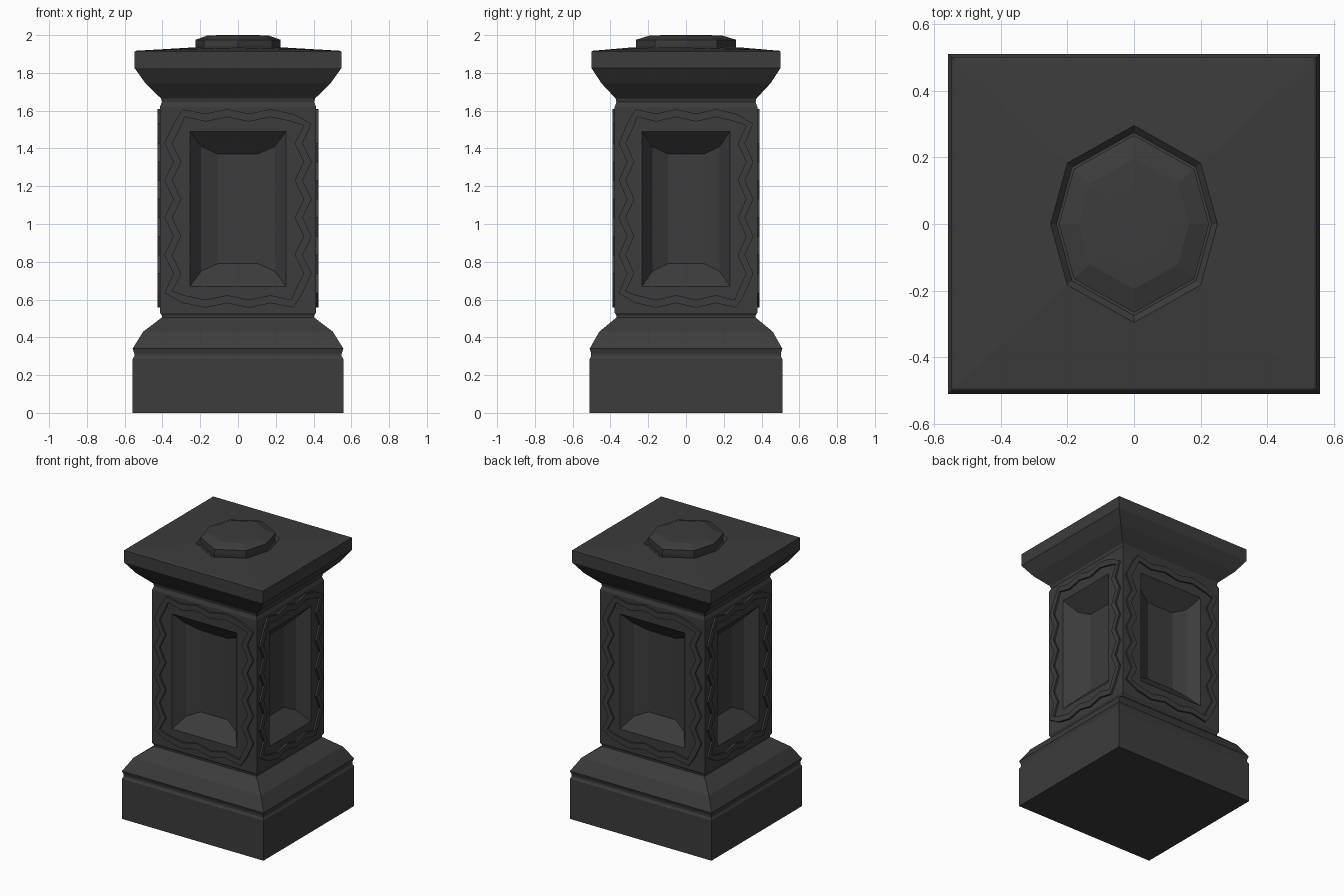
import bpy, bmesh, math
from mathutils import Vector, Matrix

if "Cube" in bpy.data.objects:
    bpy.data.objects.remove(bpy.data.objects["Cube"], do_unlink=True)

DEPTH = 0.914      # depth compared with width
SHAFT = 0.413      # half width of the shaft
LOW, HIGH = 0.53, 1.62

stone = bpy.data.materials.new("dark stone")
stone.use_nodes = True
colour = (0.045, 0.045, 0.045, 1)
stone.diffuse_color = colour
stone.node_tree.nodes["Principled BSDF"].inputs["Base Color"].default_value = colour


def finish(name, bm):
    """Squash to the oblong plan and make an object."""
    bmesh.ops.remove_doubles(bm, verts=bm.verts, dist=0.0005)
    bmesh.ops.recalc_face_normals(bm, faces=bm.faces)
    bmesh.ops.transform(bm, matrix=Matrix.Diagonal((1, DEPTH, 1, 1)), verts=bm.verts)
    mesh = bpy.data.meshes.new(name)
    bm.to_mesh(mesh)
    bm.free()
    mesh.materials.append(stone)
    obj = bpy.data.objects.new(name, mesh)
    bpy.context.collection.objects.link(obj)
    return obj


def square(bm, half, z):
    return [bm.verts.new((x * half, y * half, z))
            for x, y in ((-1, -1), (1, -1), (1, 1), (-1, 1))]


def octagon(bm, scale, z):
    """Long octagon with corners on the axes and the diagonals."""
    quarter = [(0.25, 0), (0.2, 0.2), (0, 0.323), (-0.2, 0.2)]
    points = quarter + [(-x, -y) for x, y in quarter]
    return [bm.verts.new((x * scale, y * scale, z)) for x, y in points]


def bridge(bm, a, b):
    n = len(a)
    for i in range(n):
        j = (i + 1) % n
        bm.faces.new((a[i], a[j], b[j], b[i]))


def moulding(bm, profile):
    """Stack square rings along a (half width, height) profile."""
    rings = [square(bm, half, z) for half, z in profile]
    for a, b in zip(rings, rings[1:]):
        bridge(bm, a, b)
    return rings


def four_sides(bm):
    """Repeat the front geometry on the other three sides."""
    front = bm.verts[:] + bm.edges[:] + bm.faces[:]
    for k in range(1, 4):
        copy = bmesh.ops.duplicate(bm, geom=front)["geom"]
        verts = [g for g in copy if isinstance(g, bmesh.types.BMVert)]
        bmesh.ops.rotate(bm, verts=verts, cent=(0, 0, 0),
                         matrix=Matrix.Rotation(k * math.pi / 2, 3, "Z"))


# Plinth with its stepped moulding
bm = bmesh.new()
rings = moulding(bm, [(0.558, 0), (0.558, 0.285), (0.549, 0.3), (0.549, 0.315),
                      (0.558, 0.34), (0.502, 0.43), (0.403, 0.505),
                      (0.403, 0.515), (SHAFT, LOW)])
bm.faces.new(rings[0])
bm.faces.new(rings[-1])
finish("plinth", bm)

# Shaft with a hollowed panel on every side
bm = bmesh.new()
BOTTOM, TOP = 0.67, 1.49


def front_point(x, z, inset=0.0):
    return bm.verts.new((x, inset - SHAFT, z))


outer = [front_point(x, z) for x, z in
         ((-SHAFT, LOW), (SHAFT, LOW), (SHAFT, HIGH), (-SHAFT, HIGH))]
opening = [front_point(x, z) for x, z in
           ((-0.255, BOTTOM), (0.255, BOTTOM), (0.255, TOP), (-0.255, TOP))]
bridge(bm, outer, opening)
hollow = [(-0.255, 0), (-0.195, 0.08), (-0.105, 0.12),
          (0.105, 0.12), (0.195, 0.08), (0.255, 0)]
sill = [front_point(x, BOTTOM + d, d) for x, d in hollow]
head = [front_point(x, TOP - d, d) for x, d in hollow]
for i in range(len(hollow) - 1):
    bm.faces.new((sill[i], sill[i + 1], head[i + 1], head[i]))
bm.faces.new(sill)
bm.faces.new(head)
four_sides(bm)
finish("shaft", bm)

# Zigzag bands raised around the panels
bm = bmesh.new()
path = []
SIDE, FOOT, CROWN = 0.345, 0.59, 1.575
ZIGS, WAVES = 10, 6
corners = [(-SIDE, FOOT), (SIDE, FOOT), (SIDE, CROWN), (-SIDE, CROWN)]
for k in range(4):
    start, end = Vector(corners[k]), Vector(corners[(k + 1) % 4])
    along = (end - start).normalized()
    outward = Vector((along.y, -along.x))
    steps, swing = (WAVES, 0.012) if k % 2 == 0 else (ZIGS, 0.024)
    for i in range(steps):
        t = (i + 0.5) / steps
        path.append(start.lerp(end, t) + outward * swing * (1 if i % 2 else -1))
count = len(path)
strips = []
for i, p in enumerate(path):
    run = (path[(i + 1) % count] - path[i - 1]).normalized()
    out = Vector((run.y, -run.x)) * 0.021
    a, b = p + out, p - out
    strips.append([bm.verts.new((q.x, -SHAFT - lift, q.y)) for q, lift in
                   ((a, -0.005), (a, 0.013), (b, 0.013), (b, -0.005))])
for i in range(count):
    bridge(bm, strips[i], strips[(i + 1) % count])
four_sides(bm)
finish("zigzag_bands", bm)

# Cornice and its gently pitched top with an eight-sided socket
bm = bmesh.new()
rings = moulding(bm, [(SHAFT, HIGH), (0.403, 1.645), (0.408, 1.665), (0.49, 1.745),
                      (0.547, 1.825), (0.547, 1.912), (0.54, 1.917)])
bm.faces.new(rings[0])
rim = octagon(bm, 1, 1.934)
corner = rings[-1]
for k, first in enumerate((5, 7, 1, 3)):
    edge = [rim[(first + i) % 8] for i in range(3)]
    bm.faces.new([corner[k], corner[(k + 1) % 4]] + edge[::-1])
floor = octagon(bm, 0.93, 1.915)
bridge(bm, rim, floor)
bm.faces.new(floor)
finish("cornice", bm)

# Medallion set in the socket
bm = bmesh.new()
rings = [octagon(bm, s, z) for s, z in
         ((0.88, 1.91), (0.9, 1.945), (0.9, 1.975), (0.66, 1.997), (0.4, 2.0))]
for a, b in zip(rings, rings[1:]):
    bridge(bm, a, b)
bm.faces.new(rings[0])
bm.faces.new(rings[-1])
finish("medallion", bm)
